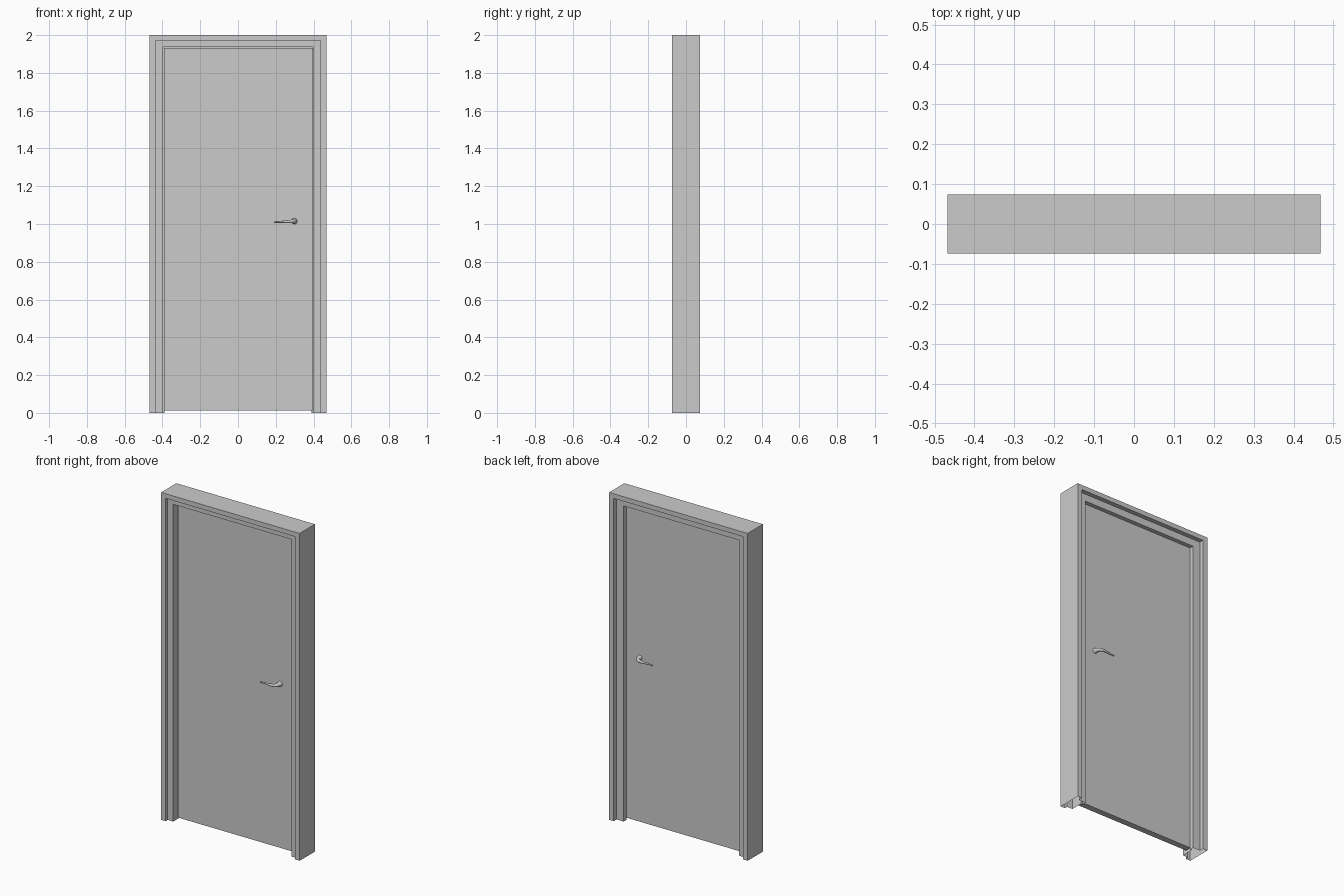
import bpy, bmesh

if "Cube" in bpy.data.objects:
    bpy.data.objects.remove(bpy.data.objects["Cube"])

HALF_W, HEIGHT, HALF_D = 0.468, 2.0, 0.0735


def finish(bm, name):
    bmesh.ops.recalc_face_normals(bm, faces=bm.faces)
    mesh = bpy.data.meshes.new(name)
    bm.to_mesh(mesh)
    bm.free()
    obj = bpy.data.objects.new(name, mesh)
    bpy.context.collection.objects.link(obj)
    return obj


# Door frame: rebated profile (inset, y) swept up, across and down; open at the floor
profile = [(0, -HALF_D), (0.031, -HALF_D), (0.031, -0.054), (0.068, -0.054),
           (0.068, 0.02), (0.079, 0.02), (0.079, 0.046), (0.031, 0.046),
           (0.031, HALF_D), (0, HALF_D)]
bm = bmesh.new()
rings = []
for side, at_top in [(-1, False), (-1, True), (1, True), (1, False)]:
    rings.append([bm.verts.new((side * (HALF_W - d), y,
                                HEIGHT - 0.92 * d if at_top else 0))
                  for d, y in profile])
n = len(profile)
for a, b in zip(rings, rings[1:]):
    for i in range(n):
        j = (i + 1) % n
        bm.faces.new((a[i], a[j], b[j], b[i]))
finish(bm, "door_frame")

# Door leaf: resting against the rear stop, with a small gap below and at the hinge side
x0, x1, z0, z1, half_t = -0.391, 0.398, 0.013, 1.932, 0.019
bm = bmesh.new()
bmesh.ops.create_cube(bm, size=1)
for v in bm.verts:
    v.co = (x1 if v.co.x > 0 else x0,
            half_t if v.co.y > 0 else -half_t,
            z1 if v.co.z > 0 else z0)
finish(bm, "door_leaf")

# Lever handles: flared neck bending into a slim lever, one on each side
path = [(0.298, 0.018, 1.015, 0.016), (0.297, 0.034, 1.015, 0.012),
        (0.290, 0.048, 1.014, 0.010), (0.272, 0.056, 1.013, 0.0085),
        (0.245, 0.056, 1.012, 0.006), (0.215, 0.053, 1.011, 0.005),
        (0.190, 0.054, 1.009, 0.0045)]
for name, s in [("front_handle", -1), ("back_handle", 1)]:
    curve = bpy.data.curves.new(name, 'CURVE')
    curve.dimensions = '3D'
    curve.bevel_depth = 1.0
    curve.bevel_resolution = 4
    curve.resolution_u = 5
    curve.use_fill_caps = True
    spline = curve.splines.new('BEZIER')
    spline.bezier_points.add(len(path) - 1)
    for p, (x, y, z, r) in zip(spline.bezier_points, path):
        p.co = (x, s * y, z)
        p.radius = r
        p.handle_left_type = p.handle_right_type = 'AUTO'
    obj = bpy.data.objects.new(name, curve)
    bpy.context.collection.objects.link(obj)
    bpy.ops.object.select_all(action='DESELECT')
    obj.select_set(True)
    bpy.context.view_layer.objects.active = obj
    bpy.ops.object.convert(target='MESH')
    bpy.ops.object.shade_smooth_by_angle()
